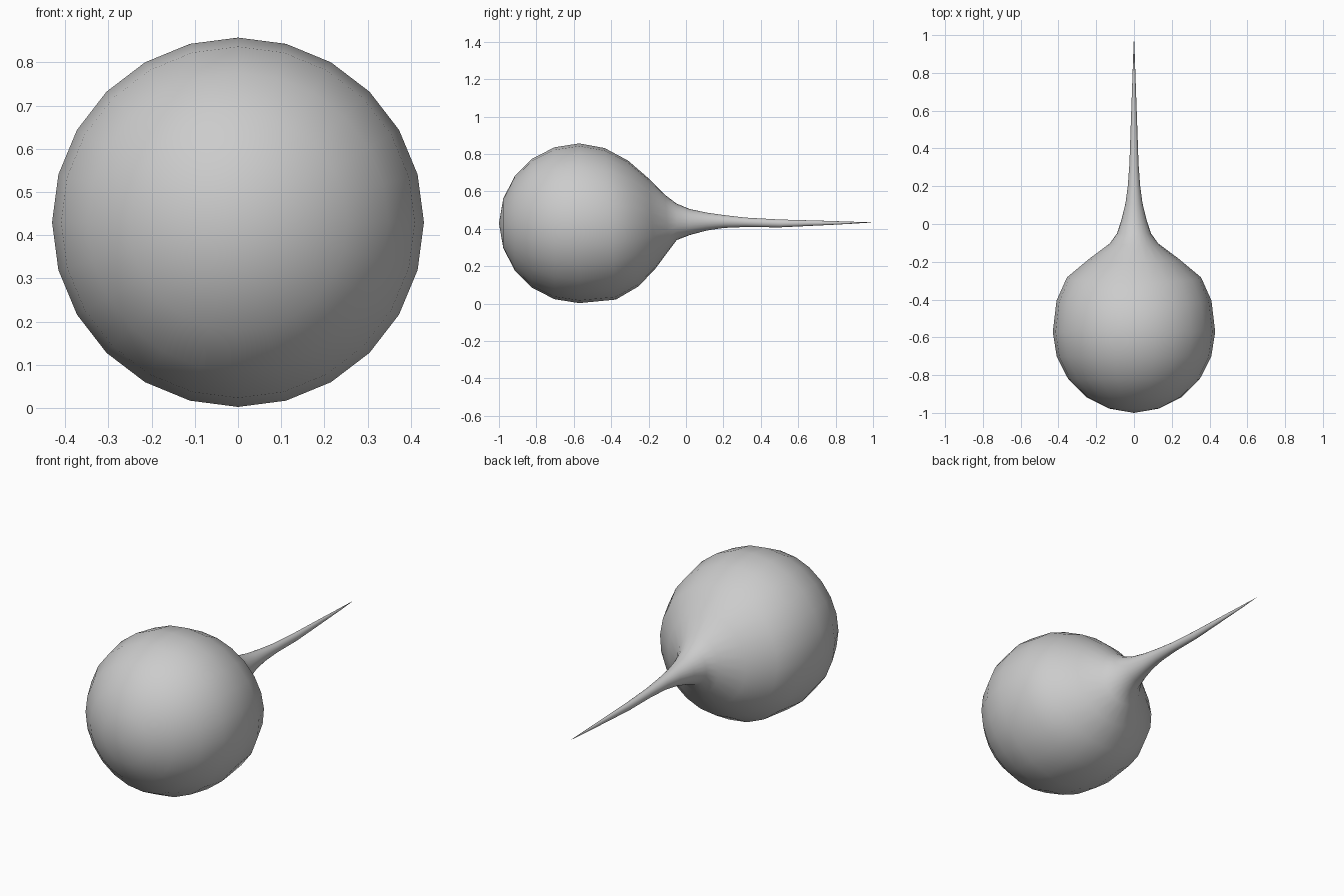
import bpy, bmesh, math

if "Cube" in bpy.data.objects:
    bpy.data.objects.remove(bpy.data.objects["Cube"])

SEG = 24
R, CY, CZ = 0.427, -0.571, 0.43

# Round front of the body: rings every 18 degrees
# each row: y at top, z at top, y at bottom, z at bottom, half width
rows = []
for i in range(1, 6):
    a = math.radians(18 * i)
    y, r = CY - R * math.cos(a), R * math.sin(a)
    rows.append((y, CZ + r, y, CZ - r, r * 1.007))

# Shoulder flowing into the long thin tail
rows += [
    (-0.435, 0.832, -0.375, 0.022, 0.410),
    (-0.310, 0.765, -0.255, 0.092, 0.355),
    (-0.200, 0.670, -0.165, 0.185, 0.235),
    (-0.110, 0.580, -0.095, 0.280, 0.128),
    (-0.050, 0.535, -0.050, 0.340, 0.090),
    (0.020, 0.506, 0.020, 0.367, 0.067),
    (0.110, 0.487, 0.110, 0.391, 0.045),
    (0.200, 0.474, 0.200, 0.405, 0.033),
    (0.320, 0.460, 0.320, 0.410, 0.024),
    (0.500, 0.450, 0.500, 0.408, 0.018),
    (0.750, 0.443, 0.750, 0.420, 0.009),
    (0.900, 0.438, 0.900, 0.428, 0.004),
]

bm = bmesh.new()
front = bm.verts.new((0, -1, CZ))
tip = bm.verts.new((0, 1, 0.435))
rings = []
for yt, zt, yb, zb, w in rows:
    ring = []
    for k in range(SEG):
        a = 2 * math.pi * k / SEG
        t = (1 + math.cos(a)) / 2
        ring.append(bm.verts.new((w * math.sin(a), yb + (yt - yb) * t, zb + (zt - zb) * t)))
    rings.append(ring)
for k in range(SEG):
    n = (k + 1) % SEG
    bm.faces.new((front, rings[0][k], rings[0][n]))
    bm.faces.new((tip, rings[-1][n], rings[-1][k]))
    for a, b in zip(rings, rings[1:]):
        bm.faces.new((a[k], b[k], b[n], a[n]))
bmesh.ops.recalc_face_normals(bm, faces=bm.faces)
for f in bm.faces:
    f.smooth = True

mesh = bpy.data.meshes.new("body_with_tail")
bm.to_mesh(mesh)
bm.free()
body = bpy.data.objects.new("body_with_tail", mesh)
bpy.context.collection.objects.link(body)

grey = bpy.data.materials.new("light grey")
grey.diffuse_color = (0.6, 0.6, 0.6, 1)
grey.use_nodes = True
grey.node_tree.nodes["Principled BSDF"].inputs["Base Color"].default_value = grey.diffuse_color
mesh.materials.append(grey)
